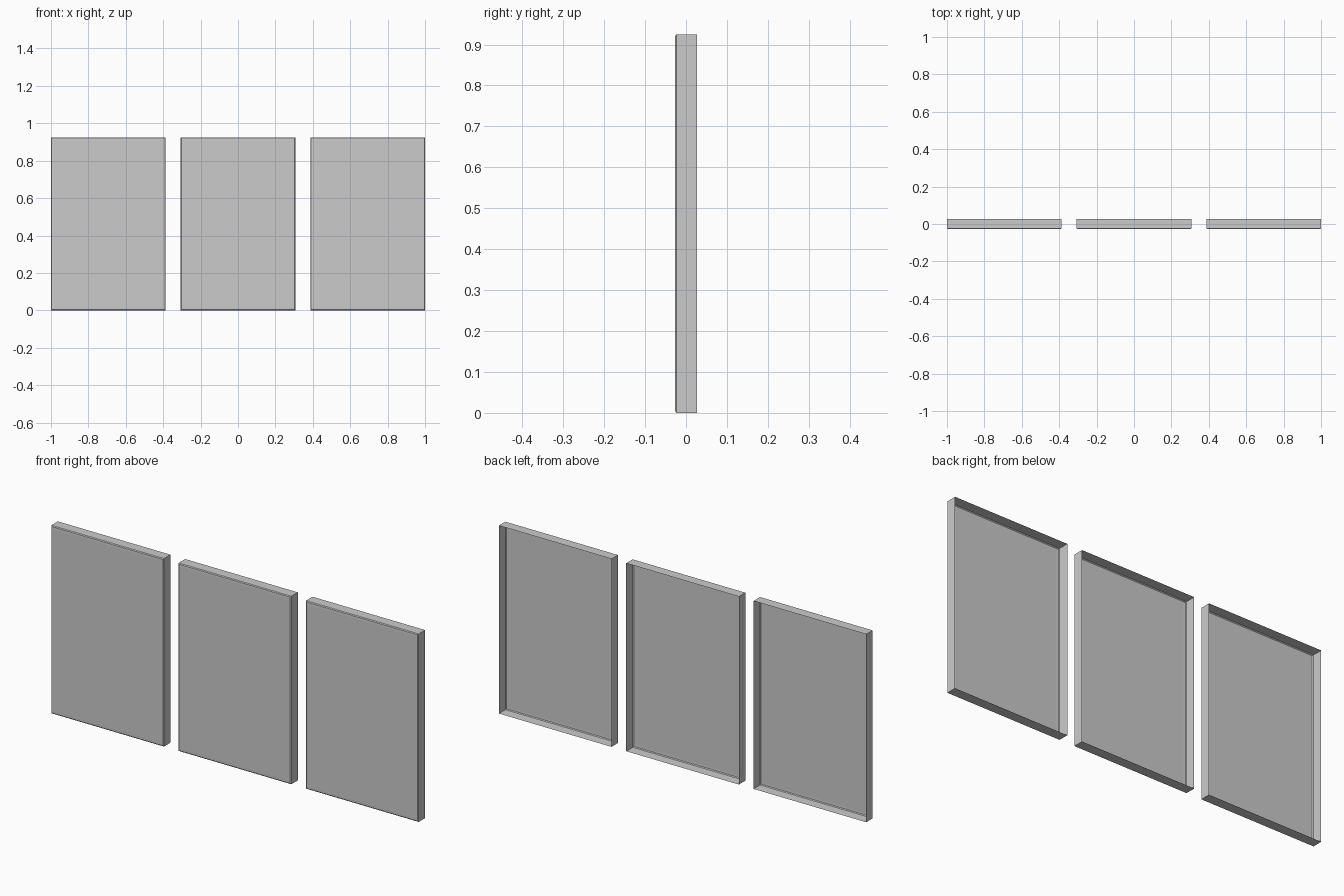
import bpy
import bmesh

if "Cube" in bpy.data.objects:
    bpy.data.objects.remove(bpy.data.objects["Cube"])

W, H, D = 0.613, 0.925, 0.054   # canvas width, height, depth

# (inset from the outer edge, y) from the open back to the softened front edge
PROFILE = [(0, D / 2), (0, -0.023), (0.004, -0.0265), (0.014, -D / 2)]


def wall_canvas(name, x):
    """Stretched canvas: front sheet wrapped round the sides, open at the back."""
    bm = bmesh.new()
    rings = []
    for inset, y in PROFILE:
        a, z0, z1 = W / 2 - inset, inset, H - inset
        rings.append([bm.verts.new((px, y, pz))
                      for px, pz in ((-a, z0), (a, z0), (a, z1), (-a, z1))])
    # Side walls and rounded edge
    for r, s in zip(rings, rings[1:]):
        for i in range(4):
            j = (i + 1) % 4
            bm.faces.new((r[i], r[j], s[j], s[i]))
    # Front sheet
    front = bm.faces.new(rings[-1])
    bmesh.ops.recalc_face_normals(bm, faces=bm.faces)
    if front.normal.y > 0:
        bmesh.ops.reverse_faces(bm, faces=bm.faces)
    mesh = bpy.data.meshes.new(name)
    bm.to_mesh(mesh)
    bm.free()
    obj = bpy.data.objects.new(name, mesh)
    obj.location.x = x
    bpy.context.collection.objects.link(obj)


# Three equal canvases in a row
for label, side in (("left", -1), ("middle", 0), ("right", 1)):
    wall_canvas(label + "_canvas", side * (1 - W / 2))
